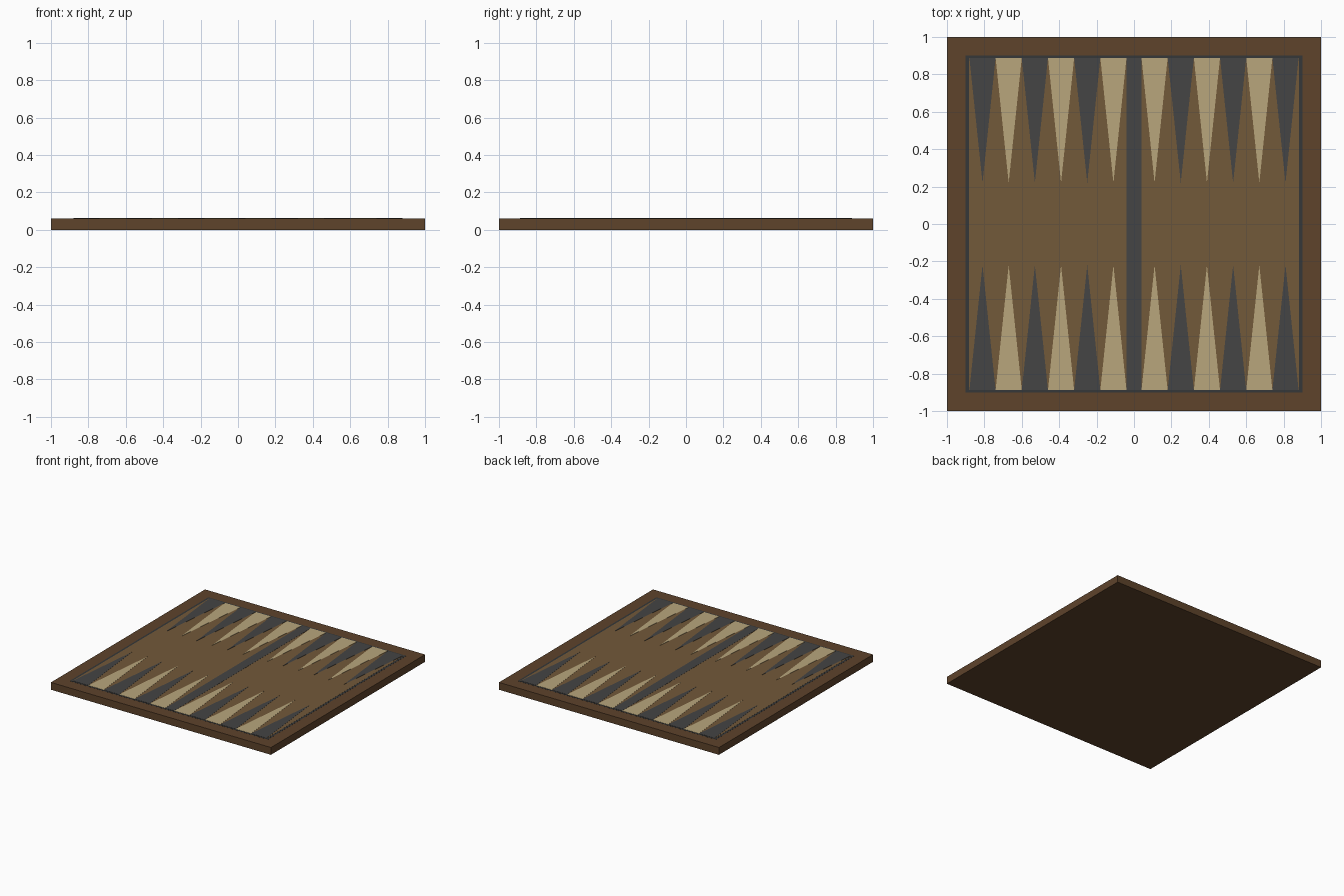
import bpy, bmesh

if "Cube" in bpy.data.objects:
    bpy.data.objects.remove(bpy.data.objects["Cube"])


def material(name, rgb):
    m = bpy.data.materials.new(name)
    m.diffuse_color = (*rgb, 1)
    m.use_nodes = True
    m.node_tree.nodes["Principled BSDF"].inputs["Base Color"].default_value = m.diffuse_color
    return m


FRAME = material("dark_wood", (0.112, 0.056, 0.024))
FIELD = material("field_wood", (0.171, 0.100, 0.041))
LINE = material("border_grey", (0.035, 0.038, 0.040))
DARK = material("charcoal", (0.058, 0.058, 0.058))
LIGHT = material("cream", (0.479, 0.381, 0.202))


def prism(name, outline, z0, z1, mat):
    """Extrude a counter-clockwise xy outline from z0 to z1."""
    bm = bmesh.new()
    face = bm.faces.new([bm.verts.new((x, y, z0)) for x, y in outline])
    top = bmesh.ops.extrude_face_region(bm, geom=[face])["geom"]
    for v in top:
        if isinstance(v, bmesh.types.BMVert):
            v.co.z = z1
    bmesh.ops.recalc_face_normals(bm, faces=bm.faces)
    me = bpy.data.meshes.new(name)
    bm.to_mesh(me)
    bm.free()
    me.materials.append(mat)
    ob = bpy.data.objects.new(name, me)
    bpy.context.collection.objects.link(ob)
    return ob


def rect(hx, hy):
    return [(-hx, -hy), (hx, -hy), (hx, hy), (-hx, hy)]


# Board slab, border line, playing field and centre bar
prism("board", rect(1, 1), 0, 0.06, FRAME)
prism("border_line", rect(0.9, 0.9), 0.058, 0.0607, LINE)
prism("playing_field", rect(0.883, 0.888), 0.058, 0.0615, FIELD)
prism("centre_bar", rect(0.04, 0.888), 0.058, 0.0625, DARK)

# Points: six per quarter, alternating colours, mirrored in x and y
INNER, OUTER, BASE, TIP = 0.04, 0.88, 0.888, 0.22
w = (OUTER - INNER) / 6
for sx in (-1, 1):
    for sy in (-1, 1):
        for i in range(6):
            x = INNER + i * w
            tri = [(sx * x, sy * BASE), (sx * (x + w), sy * BASE),
                   (sx * (x + w / 2), sy * TIP)]
            side = ("left" if sx < 0 else "right") + ("_front" if sy < 0 else "_back")
            prism(f"point_{side}_{i + 1}", tri, 0.058, 0.0625,
                  DARK if i % 2 else LIGHT)
